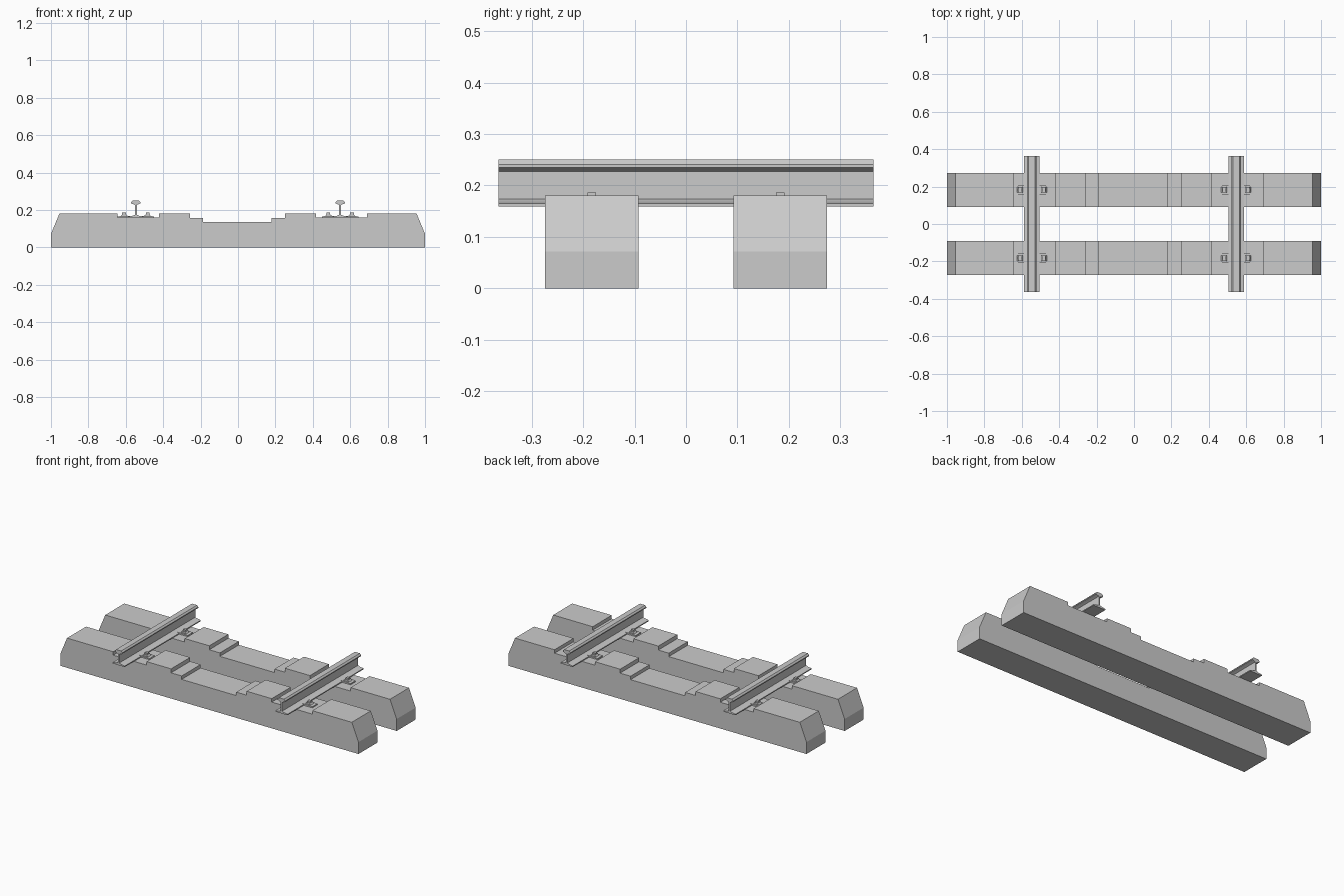
import bpy, bmesh

if "Cube" in bpy.data.objects:
    bpy.data.objects.remove(bpy.data.objects["Cube"])


def extrude_y(name, points, y_mid, length, x_mid=0.0, mirror=1):
    """Extrude an x/z outline along y."""
    bm = bmesh.new()
    face = bm.faces.new([bm.verts.new((x_mid + mirror * x, y_mid - length / 2, z))
                         for x, z in points])
    ext = bmesh.ops.extrude_face_region(bm, geom=[face])
    bmesh.ops.translate(bm, vec=(0, length, 0),
                        verts=[v for v in ext["geom"] if isinstance(v, bmesh.types.BMVert)])
    bmesh.ops.recalc_face_normals(bm, faces=bm.faces[:])
    mesh = bpy.data.meshes.new(name)
    bm.to_mesh(mesh)
    bm.free()
    obj = bpy.data.objects.new(name, mesh)
    bpy.context.collection.objects.link(obj)
    return obj


# Concrete sleeper outline with rail seats and a dropped middle
SLEEPER = [
    (-1, 0), (1, 0), (1, 0.072), (0.955, 0.18),
    (0.69, 0.18), (0.69, 0.159), (0.418, 0.159), (0.418, 0.18),
    (0.25, 0.18), (0.25, 0.156), (0.18, 0.156), (0.18, 0.135),
    (-0.186, 0.135), (-0.186, 0.156), (-0.257, 0.156), (-0.257, 0.18),
    (-0.422, 0.18), (-0.422, 0.159), (-0.645, 0.159), (-0.645, 0.18),
    (-0.955, 0.18), (-1, 0.072),
]

# Half of the rail section, from foot to head
HALF_RAIL = [
    (0.041, 0.159), (0.041, 0.165), (0.018, 0.169), (0.005, 0.174),
    (0.005, 0.227), (0.014, 0.231), (0.025, 0.235), (0.025, 0.241), (0.017, 0.25),
]
RAIL = HALF_RAIL + [(-x, z) for x, z in reversed(HALF_RAIL)]

# Fastening outlines, measured outwards from the rail centre
BASE_PLATE = [(0.03, 0.158), (0.098, 0.158), (0.098, 0.166), (0.03, 0.169)]
CLIP = [(0.036, 0.165), (0.082, 0.165), (0.077, 0.171), (0.072, 0.178),
        (0.054, 0.178), (0.048, 0.171)]
BOLT = [(0.054, 0.165), (0.073, 0.165), (0.073, 0.186), (0.054, 0.186)]

RAIL_X = 0.546
SLEEPER_Y = 0.183

for row, y in (("front", -SLEEPER_Y), ("back", SLEEPER_Y)):
    extrude_y(f"sleeper_{row}", SLEEPER, y, 0.182)

for side, x in (("left", -RAIL_X), ("right", RAIL_X)):
    extrude_y(f"rail_{side}", RAIL, 0, 0.728, x)
    # Fastenings on both sides of the rail, on each sleeper
    for row, y in (("front", -SLEEPER_Y), ("back", SLEEPER_Y)):
        for edge, m in (("a", -1), ("b", 1)):
            tag = f"{side}_{row}_{edge}"
            extrude_y(f"base_plate_{tag}", BASE_PLATE, y, 0.05, x, m)
            extrude_y(f"clip_{tag}", CLIP, y, 0.03, x, m)
            extrude_y(f"bolt_{tag}", BOLT, y, 0.016, x, m)
